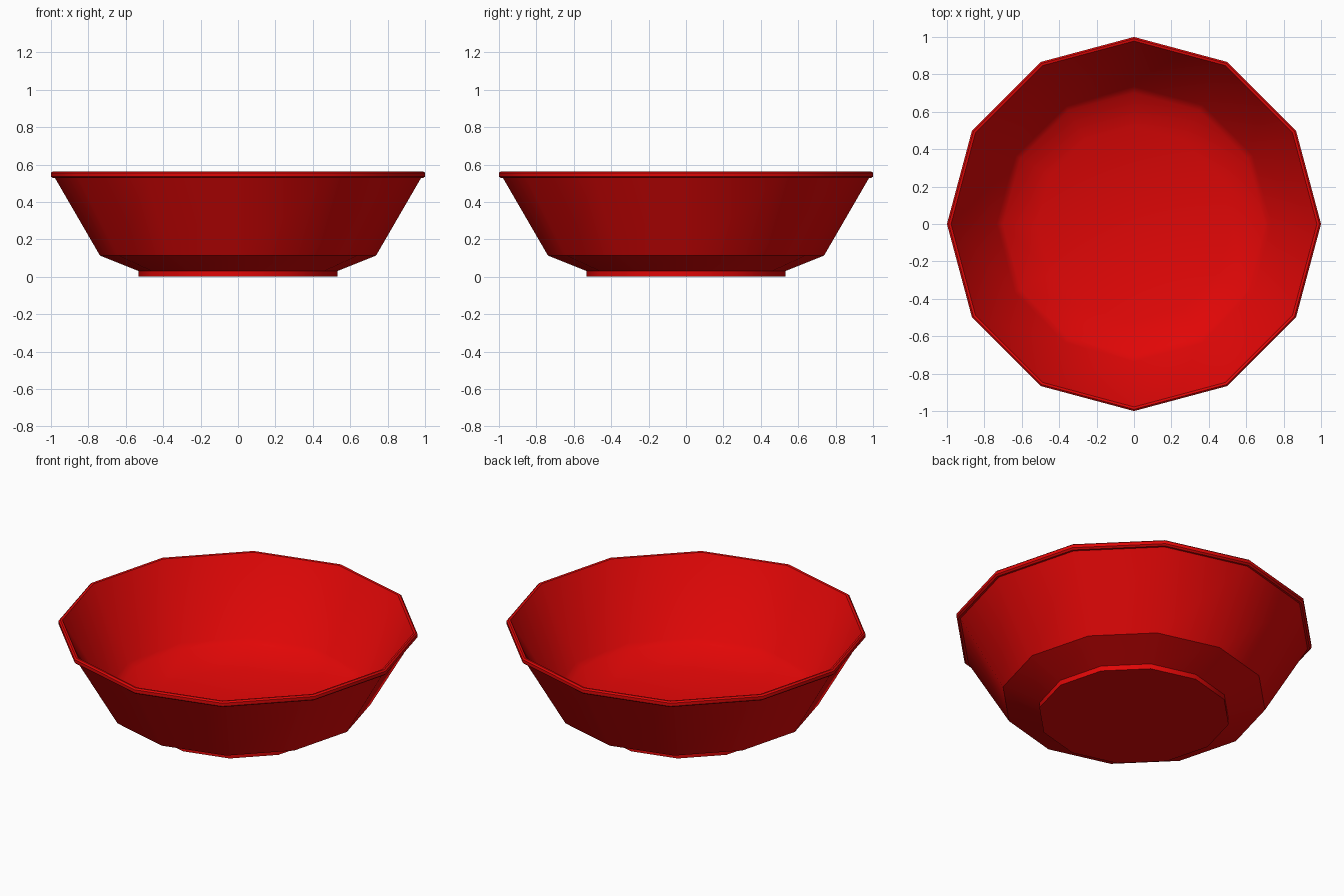
import bpy
import bmesh
from math import sin, cos, pi, radians

if "Cube" in bpy.data.objects:
    bpy.data.objects.remove(bpy.data.objects["Cube"])

SIDES = 12

# Outer profile (radius, height): foot ring, lower flare, wall, rim lip
outer = [(0.0, 0.0), (0.533, 0.0), (0.533, 0.031), (0.738, 0.113),
         (0.978, 0.527), (0.99, 0.527), (1.0, 0.536), (1.0, 0.555),
         (0.991, 0.563)]

# Inner hollow: follows the wall and flare, down to a floor
inner = [(0.978, 0.561), (0.735, 0.15), (0.70, 0.122), (0.52, 0.052),
         (0.0, 0.045)]


def lathe(name, profile, sides):
    """Revolve a profile that starts and ends on the axis."""
    bm = bmesh.new()
    rings = []
    for r, z in profile:
        if r < 1e-6:
            rings.append([bm.verts.new((0, 0, z))])
        else:
            rings.append([bm.verts.new((r * cos(2 * pi * k / sides),
                                        r * sin(2 * pi * k / sides), z))
                          for k in range(sides)])
    for a, b in zip(rings, rings[1:]):
        for k in range(sides):
            n = (k + 1) % sides
            if len(a) == 1:
                bm.faces.new((a[0], b[n], b[k]))
            elif len(b) == 1:
                bm.faces.new((a[k], a[n], b[0]))
            else:
                bm.faces.new((a[k], a[n], b[n], b[k]))
    bmesh.ops.recalc_face_normals(bm, faces=bm.faces)
    mesh = bpy.data.meshes.new(name)
    bm.to_mesh(mesh)
    bm.free()
    obj = bpy.data.objects.new(name, mesh)
    bpy.context.collection.objects.link(obj)
    return obj


# Bowl
bowl = lathe("bowl", outer + inner, SIDES)
red = bpy.data.materials.new("red_glaze")
red.diffuse_color = (0.75, 0.002, 0.002, 1)
red.use_nodes = True
red.node_tree.nodes["Principled BSDF"].inputs["Base Color"].default_value = red.diffuse_color
bowl.data.materials.append(red)

# Smooth walls, crisp rim and foot
bpy.context.view_layer.objects.active = bowl
bowl.select_set(True)
bpy.ops.object.shade_smooth_by_angle(angle=radians(30.5))
